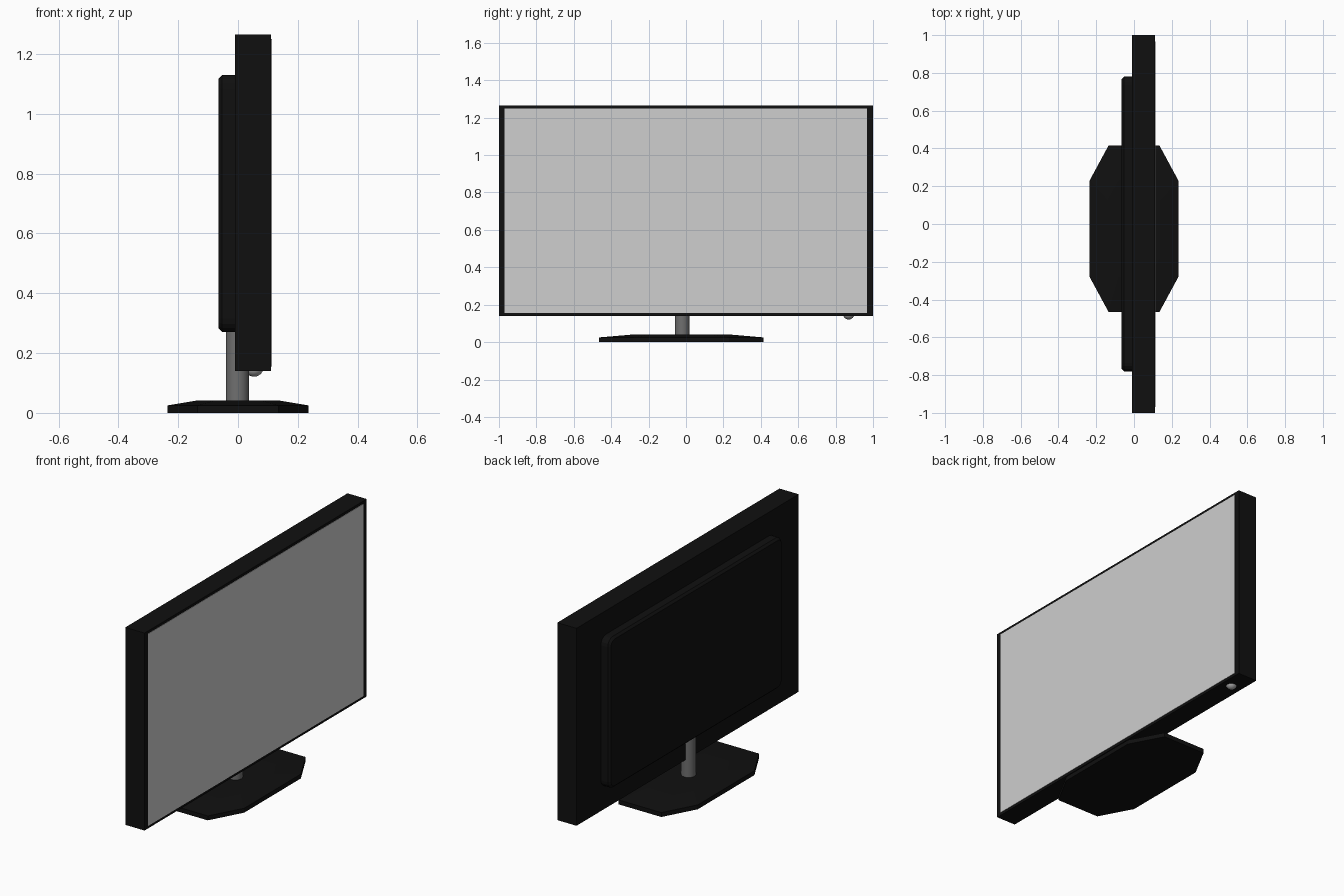
import bpy, bmesh
from mathutils import Matrix, Vector

cube = bpy.data.objects.get("Cube")
if cube:
    bpy.data.objects.remove(cube, do_unlink=True)


def material(name, value):
    m = bpy.data.materials.new(name)
    m.use_nodes = True
    color = (value, value, value, 1)
    m.diffuse_color = color
    m.node_tree.nodes["Principled BSDF"].inputs["Base Color"].default_value = color
    return m


BLACK = material("black plastic", 0.005)
SCREEN = material("screen grey", 0.62)
STEEL = material("dark steel", 0.16)
SILVER = material("silver", 0.4)


def finish(bm, name, mat, smooth=False):
    bmesh.ops.recalc_face_normals(bm, faces=bm.faces)
    mesh = bpy.data.meshes.new(name)
    bm.to_mesh(mesh)
    bm.free()
    mesh.materials.append(mat)
    obj = bpy.data.objects.new(name, mesh)
    bpy.context.collection.objects.link(obj)
    if smooth:
        bpy.ops.object.select_all(action='DESELECT')
        obj.select_set(True)
        bpy.context.view_layer.objects.active = obj
        bpy.ops.object.shade_smooth_by_angle()
    return obj


def box(lo, hi):
    lo, hi = Vector(lo), Vector(hi)
    bm = bmesh.new()
    place = Matrix.Translation((lo + hi) / 2) @ Matrix.Diagonal((*(hi - lo), 1))
    bmesh.ops.create_cube(bm, size=1, matrix=place)
    return bm


# Cabinet and screen, facing +x
finish(box((-0.01, -1, 0.14), (0.111, 1, 1.265)), "cabinet", BLACK)
finish(box((0.108, -0.97, 0.155), (0.113, 0.967, 1.25)), "screen", SCREEN)

# Rear housing with rounded corners and a chamfered back rim
bm = box((-0.065, -0.78, 0.27), (0, 0.78, 1.13))
corners = [e for e in bm.edges if abs(e.verts[0].co.x - e.verts[1].co.x) > 0.01]
bmesh.ops.bevel(bm, geom=corners, offset=0.045, segments=4, profile=0.5, affect='EDGES')
rim = [e for e in bm.edges if all(v.co.x < -0.06 for v in e.verts)]
bmesh.ops.bevel(bm, geom=rim, offset=0.012, segments=1, affect='EDGES')
finish(bm, "rear_housing", BLACK)

# Stand base: octagon with a sloping upper rim
MID_Y = -0.025


def octagon(bm, x, y, cut_x, cut_y, z):
    pts = [(x, cut_y), (cut_x, y), (-cut_x, y), (-x, cut_y)]
    pts += [(-px, -py) for px, py in pts]
    return [bm.verts.new((px, py + MID_Y, z)) for px, py in pts]


bm = bmesh.new()
rings = [octagon(bm, 0.235, 0.44, 0.135, 0.255, z) for z in (0, 0.025)]
rings.append(octagon(bm, 0.14, 0.255, 0.08, 0.15, 0.041))
bm.faces.new(rings[0])
bm.faces.new(rings[-1])
for low, high in zip(rings, rings[1:]):
    for i in range(8):
        j = (i + 1) % 8
        bm.faces.new((low[i], low[j], high[j], high[i]))
finish(bm, "stand_base", BLACK)

# Stand post
bm = bmesh.new()
bmesh.ops.create_cone(bm, cap_ends=True, segments=32, radius1=0.038, radius2=0.038,
                      depth=0.27, matrix=Matrix.Translation((-0.002, -0.02, 0.165)))
finish(bm, "stand_post", STEEL, smooth=True)

# Round control button under the cabinet
bm = bmesh.new()
bmesh.ops.create_uvsphere(bm, u_segments=24, v_segments=12, radius=0.031,
                          matrix=Matrix.Translation((0.054, 0.87, 0.152)))
finish(bm, "control_button", SILVER, smooth=True)
